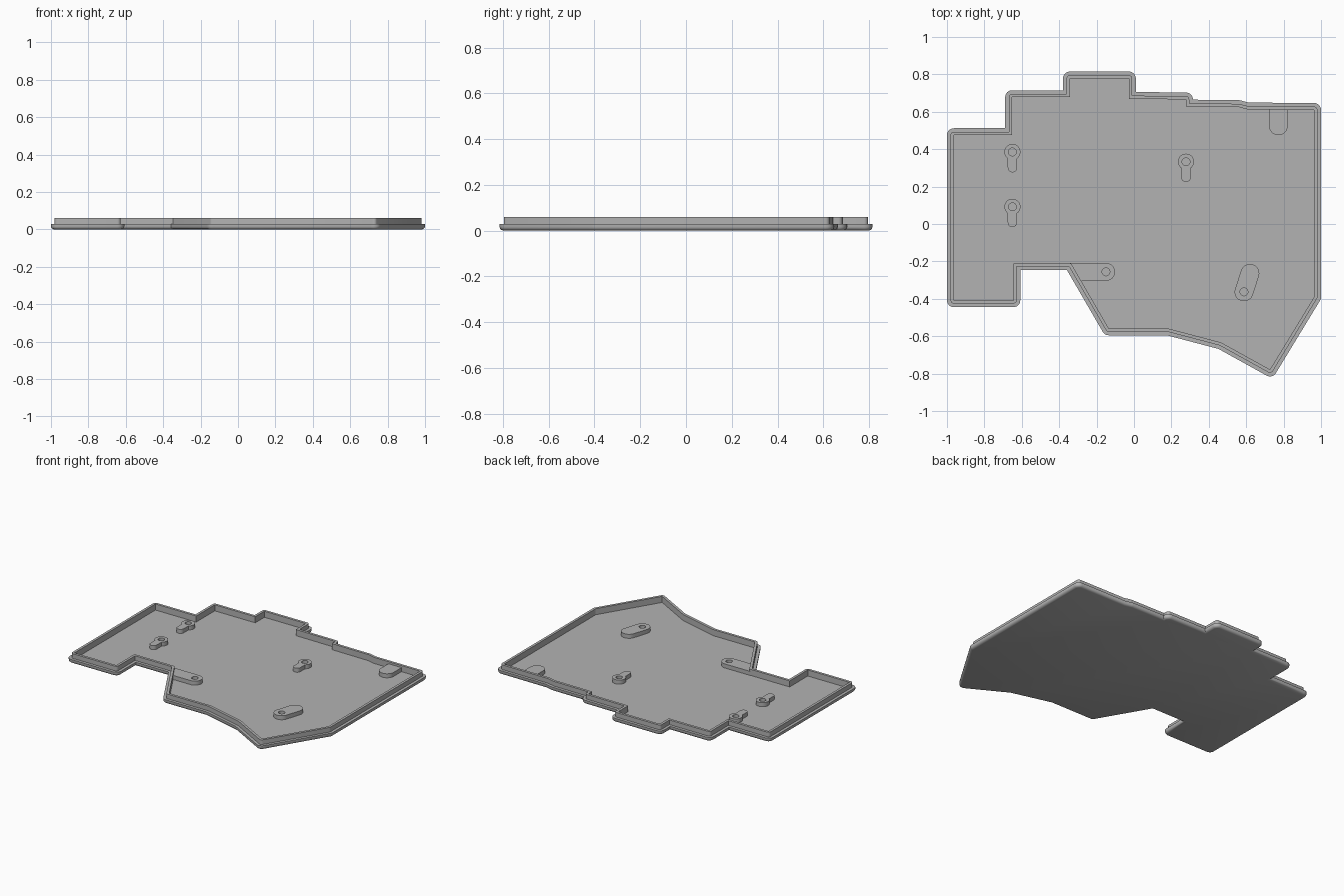
import bpy
import bmesh
from math import pi, radians, asin, cos, sin, atan2, ceil
from mathutils import Vector

cube = bpy.data.objects.get("Cube")
if cube:
    bpy.data.objects.remove(cube)

FLOOR, POST_TOP, RIM_TOP = 0.018, 0.046, 0.06

grey = bpy.data.materials.new("matte grey plastic")
grey.use_nodes = True
colour = (0.45, 0.45, 0.45, 1)
grey.diffuse_color = colour
grey.node_tree.nodes["Principled BSDF"].inputs["Base Color"].default_value = colour


def finish(bm, name):
    bmesh.ops.remove_doubles(bm, verts=bm.verts, dist=1e-5)
    bmesh.ops.recalc_face_normals(bm, faces=bm.faces)
    mesh = bpy.data.meshes.new(name)
    bm.to_mesh(mesh)
    bm.free()
    mesh.materials.append(grey)
    obj = bpy.data.objects.new(name, mesh)
    bpy.context.collection.objects.link(obj)
    bpy.ops.object.select_all(action="DESELECT")
    obj.select_set(True)
    bpy.context.view_layer.objects.active = obj
    bpy.ops.object.shade_smooth_by_angle(angle=radians(30))
    return obj


def arc(centre, r, a0, a1, n):
    return [Vector((centre[0] + r * cos(a0 + (a1 - a0) * i / n),
                    centre[1] + r * sin(a0 + (a1 - a0) * i / n))) for i in range(n + 1)]


def grow(points, d):
    """Offset an anticlockwise outline: round outer corners, mitred inner ones."""
    loop = []
    for i, p in enumerate(points):
        before = (p - points[i - 1]).normalized()
        after = (points[(i + 1) % len(points)] - p).normalized()
        n0, n1 = Vector((before.y, -before.x)), Vector((after.y, -after.x))
        turn = atan2(before.x * after.y - before.y * after.x, before.dot(after))
        if turn > 0:
            start = atan2(n0.y, n0.x)
            loop += arc(p, d, start, start + turn, max(1, ceil(turn / radians(15))))
        else:
            loop.append(p + (n0 + n1) * (d / (1 + n0.dot(n1))))
    return loop


def ring(bm, loop, z):
    return [bm.verts.new((p.x, p.y, z)) for p in loop]


def bridge(bm, a, b):
    for i in range(len(a)):
        j = (i + 1) % len(a)
        bm.faces.new((a[i], a[j], b[j], b[i]))


# Tray: inner cavity outline, anticlockwise from the back left corner
outline = [Vector(p) for p in (
    (-0.963, 0.475), (-0.963, -0.408), (-0.645, -0.408), (-0.645, -0.21),
    (-0.337, -0.21), (-0.135, -0.558), (0.18, -0.558), (0.465, -0.633),
    (0.727, -0.778), (0.963, -0.39), (0.963, 0.61), (0.61, 0.612),
    (0.56, 0.625), (0.278, 0.628), (0.278, 0.666), (-0.027, 0.669),
    (-0.027, 0.778), (-0.343, 0.778), (-0.343, 0.678), (-0.652, 0.678),
    (-0.652, 0.475))]

# Rounded base edge, ledge, raised rim and floor as (offset, height)
profile = ((0.02, 0), (0.029, 0.003), (0.035, 0.009), (0.037, 0.016),
           (0.037, 0.028), (0.0175, 0.028), (0.0175, RIM_TOP), (0, RIM_TOP), (0, FLOOR))
bm = bmesh.new()
rings = [ring(bm, grow(outline, d), z) for d, z in profile]
for lower, upper in zip(rings, rings[1:]):
    bridge(bm, lower, upper)
bm.faces.new(rings[0])
bmesh.ops.remove_doubles(bm, verts=bm.verts, dist=1e-5)
floor_edges = [e for e in bm.edges if e.is_boundary]
bmesh.ops.contextual_create(bm, geom=floor_edges)
finish(bm, "tray")


def boss(name, head, r, angle, neck, tail, hole=0.021):
    """Raised boss: round head, neck of half width `neck`, and tail points."""
    a, half = radians(angle), asin(min(1, neck / r))
    loop = arc(head, r, a + half, a + 2 * pi - half, 24) + tail
    bm = bmesh.new()
    bottom, top = ring(bm, loop, FLOOR - 0.004), ring(bm, loop, POST_TOP)
    bridge(bm, bottom, top)
    if hole:
        circle = arc(head, hole, 0, 2 * pi, 20)[:-1]
        low, high = ring(bm, circle, FLOOR - 0.004), ring(bm, circle, POST_TOP)
        bridge(bm, high, low)
        edges = [bm.edges.get((lp[i - 1], lp[i])) for lp in (top, high) for i in range(len(lp))]
        bmesh.ops.triangle_fill(bm, edges=edges, use_beauty=True, normal=(0, 0, 1))
    else:
        bm.faces.new(top)
    finish(bm, name)


def round_tail(centre, r, angle):
    a = radians(angle)
    return arc(centre, r, a - pi / 2, a + pi / 2, 12)


# Keyhole shaped screw bosses
for name, x, y in (("left_back_boss", -0.65, 0.385), ("left_middle_boss", -0.65, 0.092),
                   ("centre_boss", 0.278, 0.333)):
    boss(name, (x, y), 0.043, -90, 0.025, round_tail((x, y - 0.084), 0.025, -90))

# Slanted front boss
boss("slanted_boss", (0.588, -0.363), 0.05, 72, 0.05, round_tail((0.62, -0.264), 0.05, 72))

# Bosses that run into the rim
boss("front_rim_boss", (-0.15, -0.256), 0.048, 180, 0.048,
     [Vector((-0.342, -0.208)), Vector((-0.286, -0.304))])
boss("back_rim_boss", (0.772, 0.525), 0.05, 90, 0.05,
     [Vector((0.822, 0.618)), Vector((0.722, 0.618))], hole=None)
